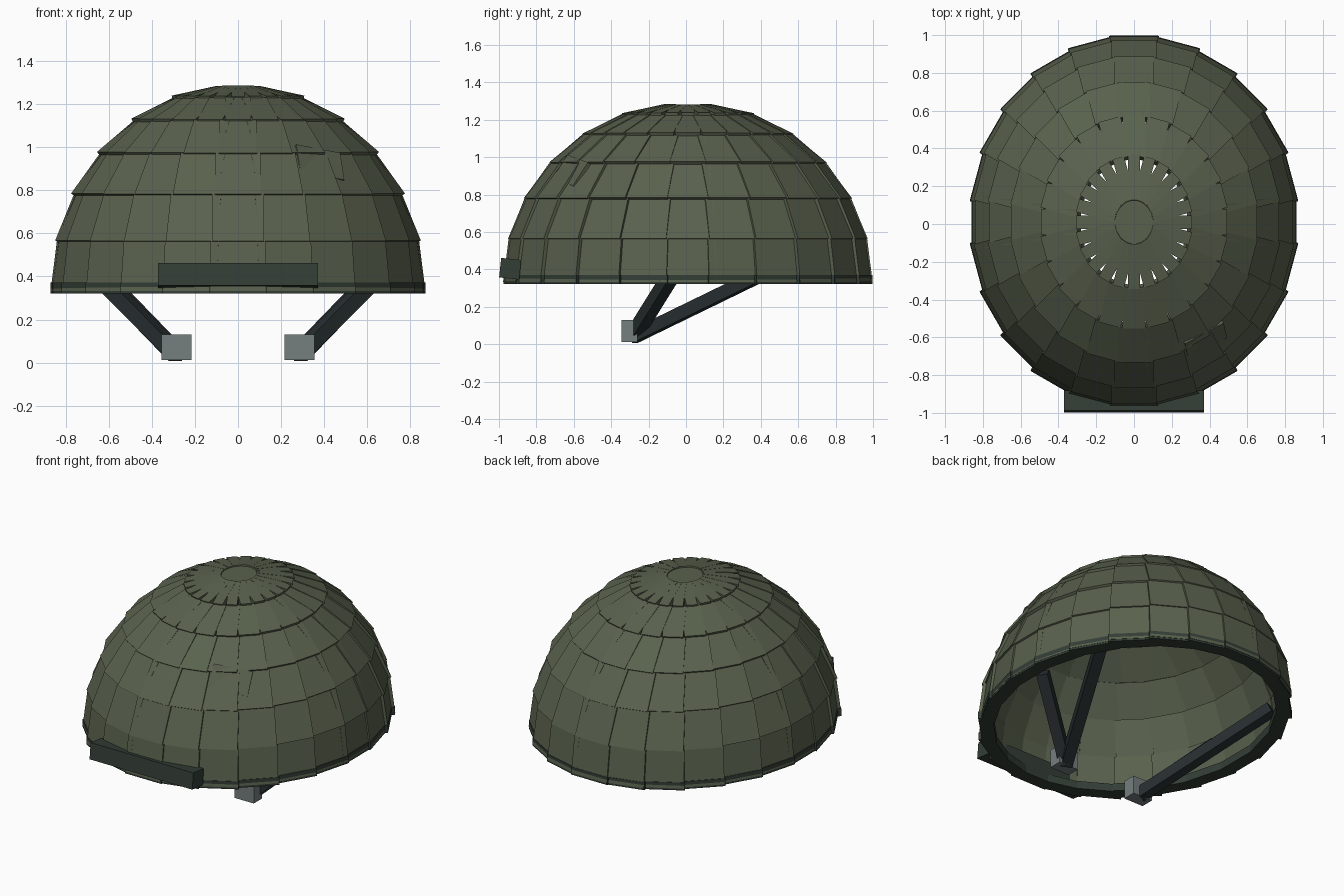
import bpy, bmesh
from math import sin, cos, radians, pi
from mathutils import Matrix, Vector

if "Cube" in bpy.data.objects:
    bpy.data.objects.remove(bpy.data.objects["Cube"])

RX, RY, RZ, Z0, YC = 0.838, 0.967, 0.94, 0.335, 0.01
SEG, ROWS = 24, 6
STEP = radians(83) / ROWS


def material(name, rgb):
    m = bpy.data.materials.new(name)
    m.diffuse_color = (*rgb, 1)
    m.use_nodes = True
    m.node_tree.nodes["Principled BSDF"].inputs["Base Color"].default_value = m.diffuse_color
    return m


green = material("olive", (0.10, 0.12, 0.075))
dark = material("dark_green", (0.033, 0.048, 0.037))
black = material("strap_dark", (0.02, 0.027, 0.029))
grey = material("buckle_grey", (0.18, 0.21, 0.21))


def finish(name, bm, mat):
    me = bpy.data.meshes.new(name)
    bmesh.ops.recalc_face_normals(bm, faces=bm.faces)
    bm.to_mesh(me)
    bm.free()
    me.materials.append(mat)
    ob = bpy.data.objects.new(name, me)
    bpy.context.collection.objects.link(ob)
    return ob


def add_box(bm, centre, axes, size):
    rot = Matrix([a.normalized() for a in axes]).transposed().to_4x4()
    mat = Matrix.Translation(centre) @ rot @ Matrix.Diagonal((*size, 1))
    bmesh.ops.create_cube(bm, size=1, matrix=mat)


def box(name, centre, size, mat, tilt=0):
    bm = bmesh.new()
    r = Matrix.Rotation(tilt, 3, 'X')
    add_box(bm, Vector(centre), [r.col[i] for i in range(3)], size)
    return finish(name, bm, mat)


def bar(name, a, b, width, mat):
    a, b = Vector(a), Vector(b)
    d = b - a
    side = d.cross(Vector((0, 0, 1)))
    bm = bmesh.new()
    add_box(bm, (a + b) / 2, [side, d, side.cross(d)], (width, d.length, width))
    return finish(name, bm, mat)


def dome(lat, az):
    return Vector((RX * cos(lat) * cos(az), YC + RY * cos(lat) * sin(az), Z0 + RZ * sin(lat)))


def chord(lat, az):
    return (dome(lat, az + pi / SEG) - dome(lat, az - pi / SEG)).length


# shell: rows of flat rectangular plates, each row lapping over the one below
bm = bmesh.new()
for row in range(ROWS):
    lo, hi = row * STEP, (row + 1) * STEP
    mid = (lo + hi) / 2
    tilt = mid + radians(2 if row else 0.5)
    for k in range(SEG):
        az = 2 * pi * k / SEG
        a, b = dome(lo, az), dome(hi, az)
        out = Vector((cos(az), sin(az), 0))
        u = Vector((-sin(az), cos(az), 0))
        v = Vector((0, 0, cos(tilt))) - out * sin(tilt)
        add_box(bm, (a + b) / 2, [u, v, u.cross(v)],
                (chord(mid, az) * 1.17, (b - a).length * 1.04, 0.04))
finish("shell_plates", bm, green)

# crown cap closing the top
bm = bmesh.new()
bmesh.ops.create_cone(bm, cap_ends=True, segments=32, radius1=1, radius2=1, depth=0.03,
                      matrix=Matrix.Translation((0, YC, 1.262)) @ Matrix.Diagonal((0.105, 0.13, 1, 1)))
finish("crown_cap", bm, green)

# rim blocks under the shell
bm = bmesh.new()
for k in range(SEG):
    az = 2 * pi * k / SEG
    p = Vector((RX * 0.975 * cos(az), YC + RY * 0.975 * sin(az), 0.346))
    add_box(bm, p, [Vector((-sin(az), cos(az), 0)), Vector((cos(az), sin(az), 0)), Vector((0, 0, 1))],
            (chord(0, az) * 1.2, 0.085, 0.05))
finish("rim", bm, dark)

# front brow block
box("brow_block", (0, -0.94, 0.404), (0.74, 0.108, 0.105), dark, radians(-6))

# loose chip plate poking out of the shell
bm = bmesh.new()
u = Vector((0.205, 0.11, -0.04)).normalized()
v = Vector((0, -0.09, -0.12))
v = (v - u * v.dot(u)).normalized()
add_box(bm, Vector((0.377, -0.612, 0.925)), [u, v, u.cross(v)], (0.235, 0.15, 0.02))
finish("raised_plate", bm, green)

# chin straps and buckles on both sides
for s, side in ((1, "right"), (-1, "left")):
    low = (s * 0.285, -0.285, 0.053)
    bar("front_strap_" + side, low, (s * 0.66, -0.05, 0.43), 0.068, black)
    bar("rear_strap_" + side, low, (s * 0.65, 0.49, 0.43), 0.068, black)
    box("buckle_" + side, (s * 0.285, -0.302, 0.074), (0.14, 0.085, 0.118), grey)

# rest the lowest strap tip on the ground
bpy.context.view_layer.update()
zmin = min(v.co.z for o in bpy.data.objects for v in o.data.vertices)
for o in bpy.data.objects:
    if "strap" in o.name:
        o.location.z -= zmin
    if "buckle" in o.name:
        o.location.z -= min(v.co.z for v in o.data.vertices) - 0.013
